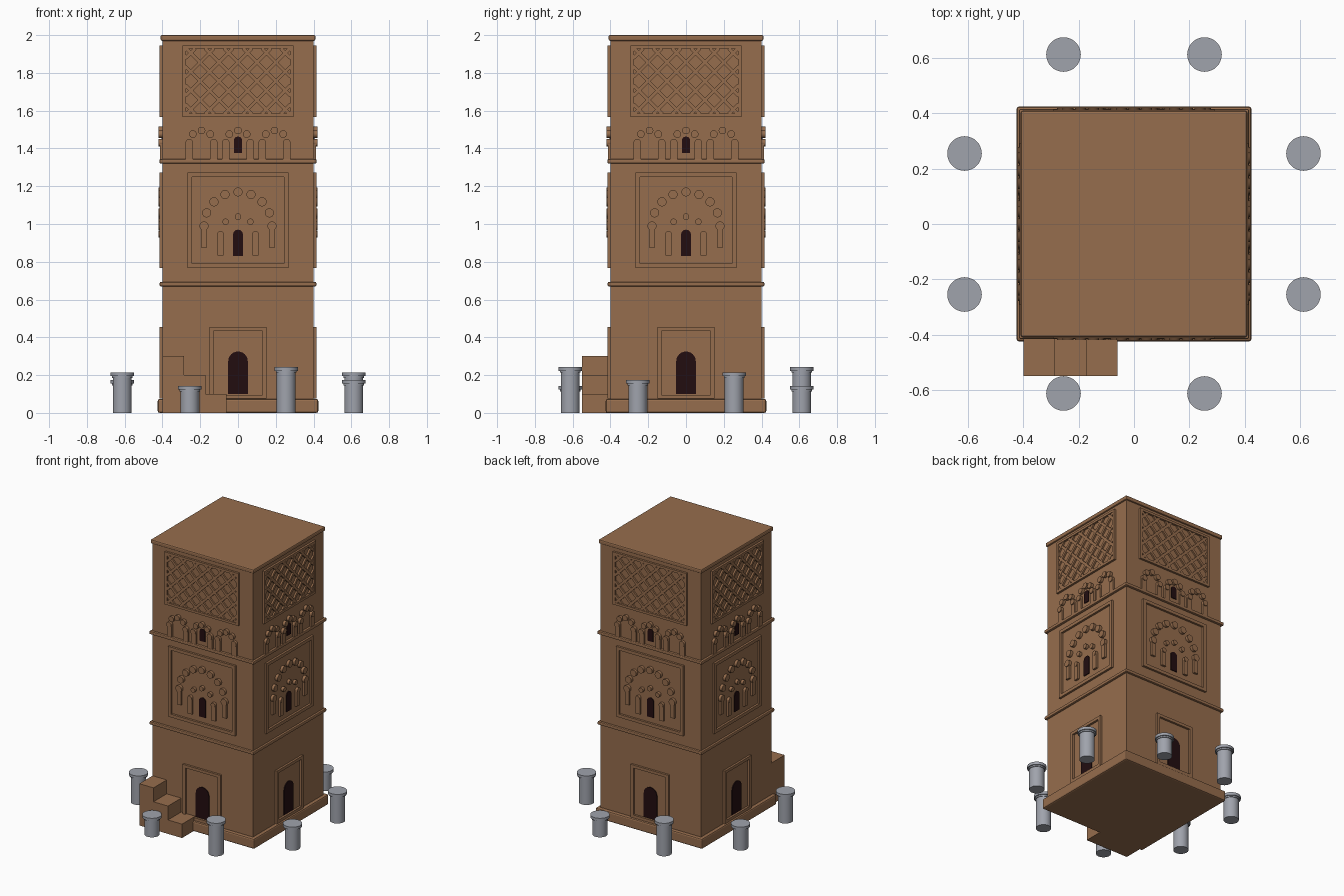
import bpy, bmesh, math
from mathutils import Matrix, Vector

if "Cube" in bpy.data.objects:
    bpy.data.objects.remove(bpy.data.objects["Cube"])


def material(name, rgb):
    m = bpy.data.materials.new(name)
    m.diffuse_color = (*rgb, 1)
    m.use_nodes = True
    m.node_tree.nodes["Principled BSDF"].inputs["Base Color"].default_value = m.diffuse_color
    return m


CLAY = material("brown clay", (0.305, 0.153, 0.074))
DARK = material("dark opening", (0.016, 0.004, 0.005))
STONE = material("grey stone", (0.35, 0.366, 0.413))
WALL = 0.40


def finish(name, bm, mat, smooth=False, bevel=0):
    bmesh.ops.recalc_face_normals(bm, faces=bm.faces)
    me = bpy.data.meshes.new(name)
    bm.to_mesh(me)
    bm.free()
    me.materials.append(mat)
    ob = bpy.data.objects.new(name, me)
    bpy.context.collection.objects.link(ob)
    if smooth:
        bpy.ops.object.select_all(action='DESELECT')
        ob.select_set(True)
        bpy.context.view_layer.objects.active = ob
        bpy.ops.object.shade_smooth_by_angle(angle=math.radians(40))
    if bevel:
        b = ob.modifiers.new("bevel", 'BEVEL')
        b.width, b.segments = bevel, 2
    return ob


def box(name, x0, x1, y0, y1, z0, z1, bevel=0):
    bm = bmesh.new()
    mat = Matrix.Translation(((x0 + x1) / 2, (y0 + y1) / 2, (z0 + z1) / 2)) @ \
        Matrix.Diagonal((x1 - x0, y1 - y0, z1 - z0, 1))
    bmesh.ops.create_cube(bm, size=1, matrix=mat)
    return finish(name, bm, CLAY, bevel=bevel)


def slab(name, half, z0, z1, bevel=0):
    return box(name, -half, half, -half, half, z0, z1, bevel)


# Outlines in wall coordinates (u, z)
def rect(u0, u1, z0, z1):
    return [(u0, z0), (u1, z0), (u1, z1), (u0, z1)]


def disc(u, z, r, n=20):
    return [(u + r * math.cos(2 * math.pi * i / n), z + r * math.sin(2 * math.pi * i / n)) for i in range(n)]


def arch(u, half, z0, top, n=12):
    zc = top - half
    return [(u - half, z0), (u + half, z0)] + [
        (u + half * math.cos(math.pi * i / n), zc + half * math.sin(math.pi * i / n)) for i in range(n + 1)]


def frame(u, z0, z1, w):
    return [rect(-u, u, z1 - w, z1), rect(-u, u, z0, z0 + w),
            rect(-u, -u + w, z0 + w, z1 - w), rect(u - w, u, z0 + w, z1 - w)]


def on_walls(name, outlines, depth, mat=CLAY, smooth=False):
    """Raise outlines from all four walls, out to the given depth."""
    bm = bmesh.new()
    for k in range(4):
        rot = Matrix.Rotation(k * math.pi / 2, 3, 'Z')
        for pts in outlines:
            a = [bm.verts.new(rot @ Vector((u, -depth, z))) for u, z in pts]
            b = [bm.verts.new(rot @ Vector((u, -WALL + 0.002, z))) for u, z in pts]
            bm.faces.new(a)
            bm.faces.new(b[::-1])
            for i in range(len(pts)):
                j = (i + 1) % len(pts)
                bm.faces.new((a[i], b[i], b[j], a[j]))
    return finish(name, bm, mat, smooth)


def bead_arch(u, zc, radius, r, steps):
    return [disc(u + radius * math.cos(math.pi * i / steps),
                 zc + radius * math.sin(math.pi * i / steps), r) for i in range(steps + 1)]


# Tower shaft, plinth and ledges
slab("tower_shaft", WALL, 0, 1.98)
slab("plinth", 0.425, 0, 0.073, 0.01)
slab("lower_ledge", 0.415, 0.67, 0.693, 0.006)
slab("upper_ledge", 0.416, 1.32, 1.343, 0.006)
slab("roof_slab", 0.41, 1.97, 2.0, 0.008)

# Ground floor doorway
on_walls("door_frame", frame(0.15, 0.075, 0.455, 0.021), 0.415)
on_walls("doors", [arch(0, 0.052, 0.10, 0.325)], 0.406, DARK)

# Middle floor panel with nested bead arches
on_walls("middle_frame", frame(0.267, 0.767, 1.272, 0.023), 0.415)
on_walls("middle_beads", bead_arch(0, 0.99, 0.18, 0.024, 8) + bead_arch(0, 0.946, 0.093, 0.017, 4),
         0.42, smooth=True)
on_walls("middle_pillars", [rect(s * 0.18 - 0.016, s * 0.18 + 0.016, 0.875, 0.99) for s in (-1, 1)] +
         [rect(s * 0.093 - 0.0168, s * 0.093 + 0.0168, 0.832, 0.946) for s in (-1, 1)], 0.415)
on_walls("middle_windows", [arch(0, 0.026, 0.83, 0.97)], 0.406, DARK)

# Upper arcade of three small arches
centres = (-0.193, 0, 0.193)
on_walls("arcade_beads", [d for c in centres for d in bead_arch(c, 1.43, 0.065, 0.02, 4)], 0.42, smooth=True)
on_walls("arcade_pillars", [rect(c + s * 0.065 - 0.019, c + s * 0.065 + 0.019, 1.325, 1.43)
                            for c in centres for s in (-1, 1)], 0.413)
on_walls("arcade_windows", [arch(0, 0.022, 1.375, 1.463)], 0.406, DARK)

# Diagonal lattice panel
on_walls("lattice_frame", frame(0.293, 1.567, 1.945, 0.017), 0.415)
U, H, ZC = 0.278, 0.174, 1.756


def lattice(slope):
    bars = []
    for k in range(-4, 5):
        c = k * 0.1
        u0, u1 = max(-U, c - H), min(U, c + H)
        if u1 - u0 < 0.03:
            continue
        w = 0.0065
        p, q = (u0, ZC + slope * (u0 - c)), (u1, ZC + slope * (u1 - c))
        bars.append([(p[0] + w * slope, p[1] - w), (q[0] + w * slope, q[1] - w),
                     (q[0] - w * slope, q[1] + w), (p[0] - w * slope, p[1] + w)])
    return bars


on_walls("lattice_rising", lattice(1), 0.412)
on_walls("lattice_falling", lattice(-1), 0.411)

# Three steps against the front wall
for i, (x0, x1, top) in enumerate(((-0.40, -0.287, 0.30), (-0.287, -0.172, 0.20), (-0.172, -0.06, 0.10))):
    box(f"step_{i + 1}", x0, x1, -0.55, -0.39, 0, top)


# Free-standing broken columns, matched across the centre
def column(name, x, y, h):
    bm = bmesh.new()
    for r, z0, z1 in ((0.05, 0, h - 0.01), (0.055, h - 0.03, h - 0.02), (0.0625, h - 0.02, h)):
        bmesh.ops.create_cone(bm, cap_ends=True, segments=32, radius1=r, radius2=r, depth=z1 - z0,
                              matrix=Matrix.Translation((x, y, (z0 + z1) / 2)))
    finish(name, bm, STONE, smooth=True)


for i, (x, y, h) in enumerate(((-0.255, -0.613, 0.143), (0.255, -0.613, 0.243),
                               (0.613, -0.255, 0.175), (0.613, 0.255, 0.215))):
    column(f"column_{i + 1}", x, y, h)
    column(f"column_{i + 5}", -x, -y, h)
